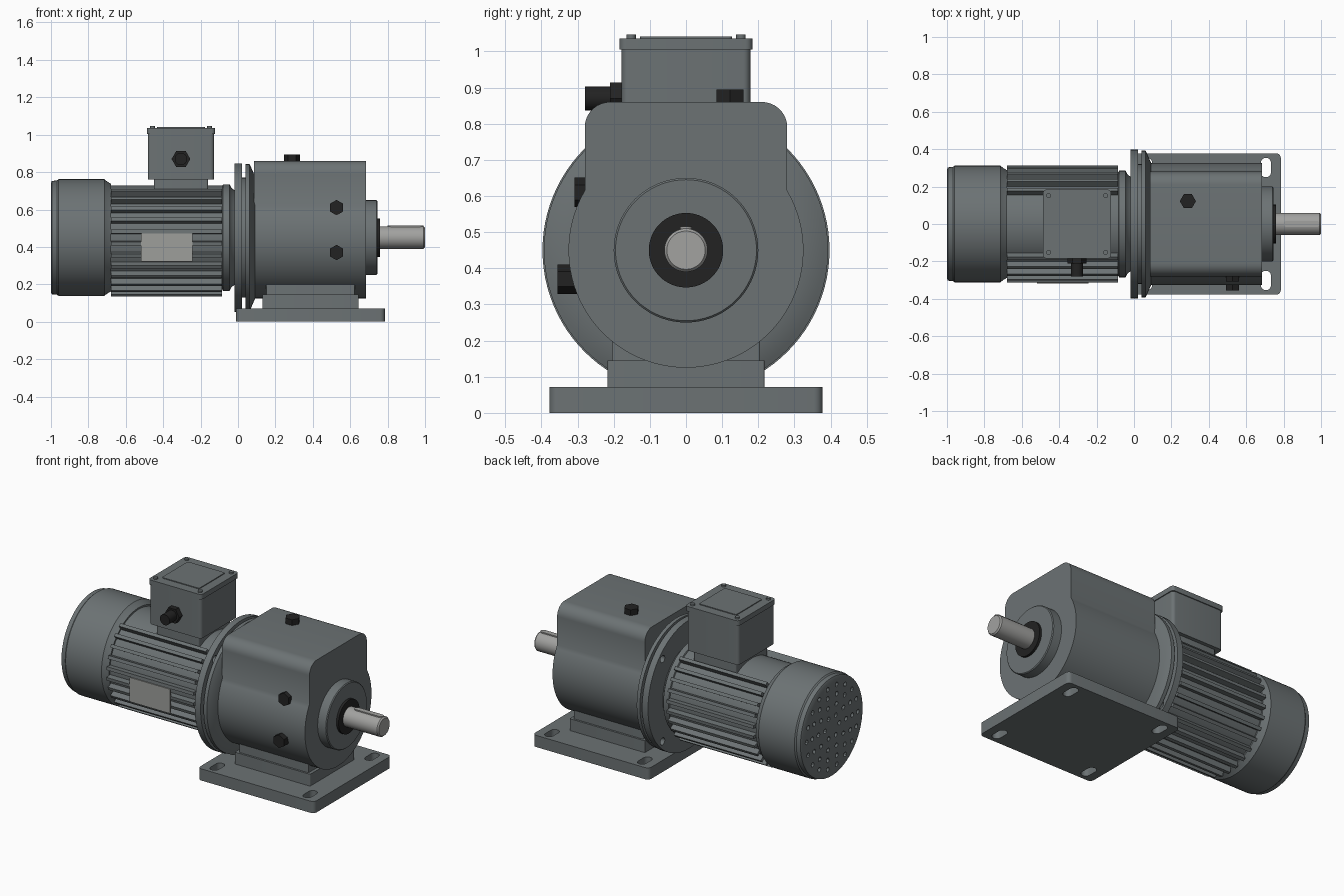
import bpy, bmesh
from math import sin, cos, radians, pi
from mathutils import Matrix, Vector

if "Cube" in bpy.data.objects:
    bpy.data.objects.remove(bpy.data.objects["Cube"])

AXIS = 0.45  # height of the shaft line


def material(name, rgb):
    m = bpy.data.materials.new(name)
    m.use_nodes = True
    m.diffuse_color = (*rgb, 1)
    m.node_tree.nodes["Principled BSDF"].inputs["Base Color"].default_value = (*rgb, 1)
    return m


GREY = material("grey paint", (0.15, 0.17, 0.175))
BLACK = material("black plastic", (0.016, 0.016, 0.016))
STEEL = material("bare steel", (0.36, 0.36, 0.35))
PLATE = material("label plate", (0.34, 0.345, 0.33))


def finish(name, bm, mat):
    bmesh.ops.recalc_face_normals(bm, faces=bm.faces)
    me = bpy.data.meshes.new(name)
    bm.to_mesh(me)
    bm.free()
    me.materials.append(mat)
    ob = bpy.data.objects.new(name, me)
    bpy.context.collection.objects.link(ob)
    bpy.ops.object.select_all(action="DESELECT")
    ob.select_set(True)
    bpy.context.view_layer.objects.active = ob
    bpy.ops.object.shade_smooth_by_angle(angle=radians(30))
    return ob


def add_prism(bm, outline, axis, lo, hi):
    """Extrude a 2D outline along an axis."""
    place = {"x": lambda u, v, t: (t, u, v),
             "y": lambda u, v, t: (u, t, v),
             "z": lambda u, v, t: (u, v, t)}[axis]
    face = bm.faces.new([bm.verts.new(place(u, v, lo)) for u, v in outline])
    top = bmesh.ops.extrude_face_region(bm, geom=[face])["geom"]
    shift = Vector(place(0, 0, hi - lo))
    bmesh.ops.translate(bm, vec=shift, verts=[g for g in top if isinstance(g, bmesh.types.BMVert)])


def prism(name, outlines, axis, lo, hi, mat):
    bm = bmesh.new()
    for o in outlines:
        add_prism(bm, o, axis, lo, hi)
    return finish(name, bm, mat)


def circle(u, v, r, n=24, start=0.0):
    return [(u + r * cos(start + 2 * pi * i / n), v + r * sin(start + 2 * pi * i / n)) for i in range(n)]


def rounded(u0, u1, v0, v1, r, n=6):
    """Rectangle outline with rounded corners."""
    corners = [(u1 - r, v1 - r), (u0 + r, v1 - r), (u0 + r, v0 + r), (u1 - r, v0 + r)]
    return [(cu + r * cos(pi / 2 * (k + i / n)), cv + r * sin(pi / 2 * (k + i / n)))
            for k, (cu, cv) in enumerate(corners) for i in range(n + 1)]


def lathe(name, profile, mat, n=72):
    """Spin (x, radius) points around the shaft line."""
    bm = bmesh.new()
    rings = [[bm.verts.new((x, r * cos(2 * pi * i / n), AXIS + r * sin(2 * pi * i / n)))
              for i in range(n)] for x, r in profile]
    for a, b in zip(rings, rings[1:]):
        for i in range(n):
            bm.faces.new((a[i], a[(i + 1) % n], b[(i + 1) % n], b[i]))
    bm.faces.new(rings[0])
    bm.faces.new(rings[-1])
    return finish(name, bm, mat)


def cut(target, cutter):
    cutter.hide_render = True
    mod = target.modifiers.new("cut", "BOOLEAN")
    mod.operation = "DIFFERENCE"
    mod.solver = "EXACT"
    mod.object = cutter
    bpy.ops.object.select_all(action="DESELECT")
    target.select_set(True)
    bpy.context.view_layer.objects.active = target
    bpy.ops.object.modifier_apply(modifier=mod.name)
    bpy.data.objects.remove(cutter)
    bpy.ops.object.shade_smooth_by_angle(angle=radians(30))


# Base plate with four slots, and the pedestal
base = prism("base_plate", [rounded(-0.01, 0.785, -0.378, 0.378, 0.025)], "z", 0, 0.072, GREY)
slots = [rounded(x - 0.027, x + 0.027, y - 0.052, y + 0.052, 0.0265)
         for x in (0.07, 0.705) for y in (-0.302, 0.302)]
cut(base, prism("slot_cutter", slots, "z", -0.05, 0.15, GREY))
prism("pedestal_lower", [rounded(0.13, 0.645, -0.217, 0.217, 0.005)], "z", 0.07, 0.145, GREY)
prism("pedestal_upper", [rounded(0.15, 0.625, -0.205, 0.205, 0.005)], "z", 0.14, 0.25, GREY)

# Gearbox housing: round below, square with rounded shoulders above
R = 0.325
body = [(R * cos(radians(a)), AXIS + R * sin(radians(a)))
        for a in [-210.5 + 241 * i / 60 for i in range(61)]]
for side, first in ((1, 0), (-1, 90)):
    body += [(side * 0.21 + 0.07 * cos(radians(first + 10 * i)), 0.79 + 0.07 * sin(radians(first + 10 * i)))
             for i in range(10)]
prism("gearbox_housing", [body], "x", 0.085, 0.685, GREY)
lathe("output_boss", [(0.67, 0.2), (0.74, 0.2), (0.745, 0.195)], GREY)
lathe("shaft_seal", [(0.74, 0.103), (0.76, 0.103)], BLACK)
lathe("output_shaft", [(0.73, 0.06), (0.992, 0.06), (1.0, 0.053)], STEEL, 48)
prism("shaft_key", [rounded(0.8, 0.992, -0.016, 0.016, 0.015)], "z", 0.47, 0.515, STEEL)

# Coupling flanges
motor_flange = lathe("motor_flange", [(-0.018, 0.397), (0.022, 0.397)], GREY, 96)
holes = [circle(0.36 * cos(a), AXIS + 0.36 * sin(a), 0.022) for a in [pi / 4 + i * pi / 2 for i in range(4)]]
cut(motor_flange, prism("bolt_hole_cutter", holes, "x", -0.1, 0.1, GREY))
lathe("flange_spacer", [(0.02, 0.32), (0.045, 0.32)], GREY)
lathe("gearbox_flange", [(0.04, 0.393), (0.062, 0.393), (0.068, 0.38), (0.09, 0.33)], GREY, 96)

# Motor body with radial fins, bare under the terminal box
lathe("motor_core", [(-0.7, 0.278), (-0.07, 0.278)], GREY)
lathe("motor_end_ring", [(-0.085, 0.275), (-0.08, 0.285), (-0.045, 0.285), (-0.035, 0.265), (-0.015, 0.25)], GREY)
bm = bmesh.new()
for i in range(30):
    angle = i * 12 + 6
    if abs(angle - 90) < 32:
        continue
    fin = bmesh.ops.create_cube(bm, size=1)["verts"]
    bmesh.ops.scale(bm, vec=(0.595, 0.055, 0.02), verts=fin)
    bmesh.ops.translate(bm, vec=(-0.3825, 0.2865, 0), verts=fin)
    bmesh.ops.rotate(bm, matrix=Matrix.Rotation(radians(angle), 3, "X"), verts=fin)
    bmesh.ops.translate(bm, vec=(0, 0, AXIS), verts=fin)
finish("cooling_fins", bm, GREY)
prism("nameplate", [rounded(-0.518, -0.242, 0.322, 0.472, 0.006)], "y", -0.318, -0.309, PLATE)

# Fan cover with a perforated end
cover = lathe("fan_cover", [(-1, 0.292), (-0.995, 0.303), (-0.968, 0.305), (-0.96, 0.312),
                            (-0.715, 0.312), (-0.7, 0.3), (-0.68, 0.288)], GREY, 96)
vents = []
for ring, count in ((0.07, 6), (0.135, 10), (0.195, 14), (0.25, 18)):
    for i in range(count):
        a = 2 * pi * i / count
        vents.append(circle(ring * cos(a), AXIS + ring * sin(a), 0.014, 12))
cut(cover, prism("vent_cutter", vents, "x", -1.05, -0.97, GREY))

# Terminal box
prism("box_neck", [rounded(-0.45, -0.16, -0.155, 0.155, 0.01)], "z", 0.62, 0.765, GREY)
prism("terminal_box", [rounded(-0.482, -0.128, -0.178, 0.178, 0.02)], "z", 0.76, 1.01, GREY)
prism("box_lid", [rounded(-0.487, -0.122, -0.184, 0.184, 0.02)], "z", 1.005, 1.036, GREY)
prism("lid_panel", [rounded(-0.432, -0.177, -0.127, 0.127, 0.01)], "z", 1.03, 1.041, GREY)
screws = [circle(x, y, 0.013, 16) for x in (-0.457, -0.152) for y in (-0.152, 0.152)]
prism("lid_screws", screws, "z", 1.03, 1.046, GREY)

# Cable gland and gearbox plugs
prism("gland_nut", [circle(-0.305, 0.87, 0.05, 6)], "y", -0.21, -0.17, BLACK)
prism("gland_body", [circle(-0.305, 0.87, 0.033)], "y", -0.28, -0.2, BLACK)
prism("breather_plug", [circle(0.288, 0.122, 0.043, 6)], "z", 0.85, 0.895, BLACK)
prism("upper_side_plug", [circle(0.527, 0.61, 0.041, 6, pi / 6)], "y", -0.308, -0.26, BLACK)
prism("lower_side_plug", [circle(0.527, 0.37, 0.041, 6, pi / 6)], "y", -0.355, -0.29, BLACK)
